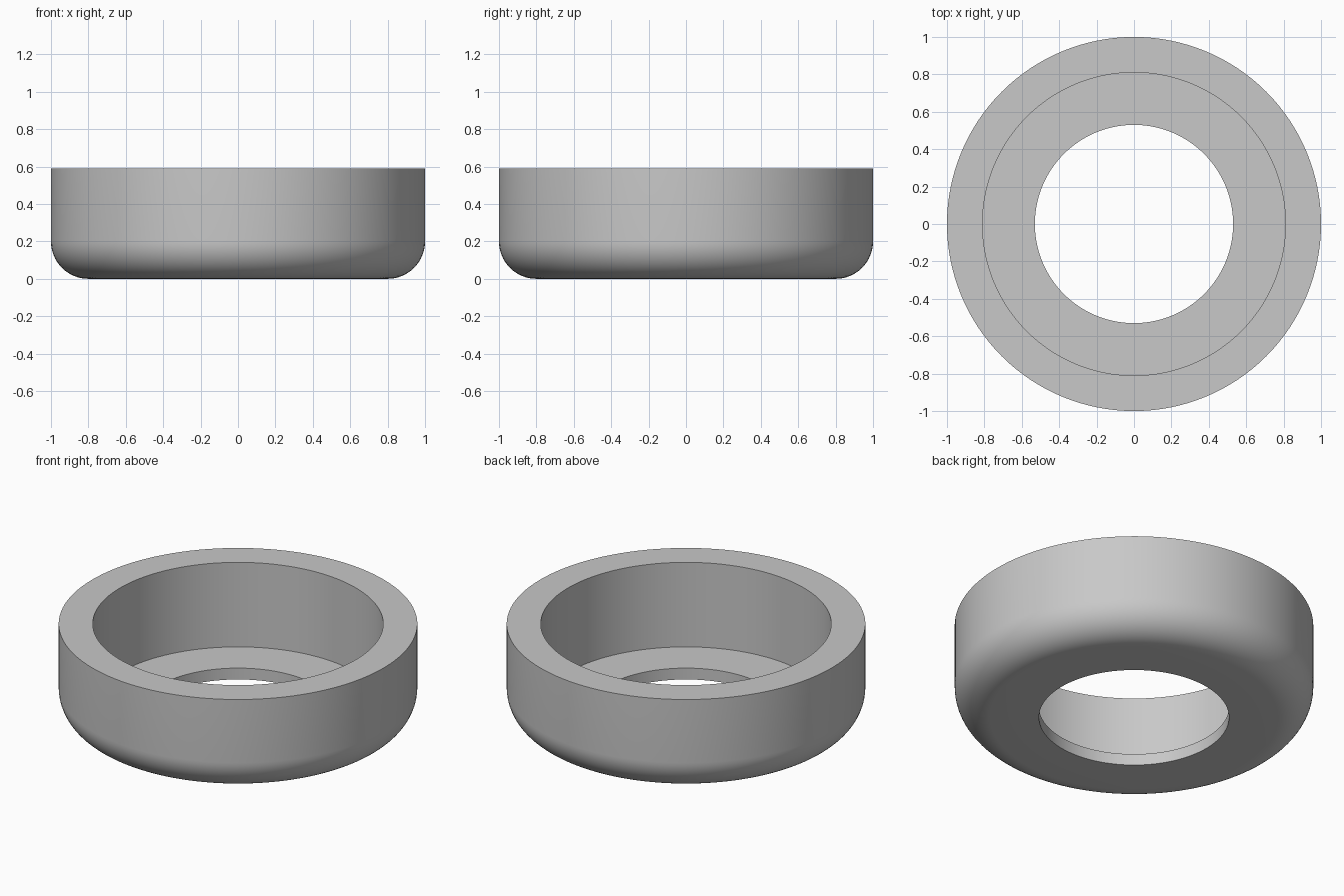
import bpy, bmesh, math

# Remove the default cube
cube = bpy.data.objects.get("Cube")
if cube:
    bpy.data.objects.remove(cube, do_unlink=True)

# Main dimensions
R_OUTER, R_INNER, R_HOLE = 1.0, 0.81, 0.53
HEIGHT, FLOOR, FILLET = 0.59, 0.07, 0.2
SEGMENTS, FILLET_STEPS = 128, 16

# Plain grey material
grey = bpy.data.materials.new("light_grey")
grey.use_nodes = True
colour = (0.58, 0.58, 0.58, 1.0)
grey.diffuse_color = colour
grey.node_tree.nodes["Principled BSDF"].inputs["Base Color"].default_value = colour

# Cross-section: hole, floor, inner wall, rim, then the rounded lower edge
profile = [(R_HOLE, 0), (R_HOLE, FLOOR), (R_INNER, FLOOR),
           (R_INNER, HEIGHT), (R_OUTER, HEIGHT)]
for i in range(FILLET_STEPS + 1):
    a = math.pi / 2 * i / FILLET_STEPS
    profile.append((R_OUTER - FILLET + FILLET * math.cos(a),
                    FILLET - FILLET * math.sin(a)))

# Revolve the closed cross-section around z
bm = bmesh.new()
verts = [bm.verts.new((r, 0, z)) for r, z in profile]
edges = [bm.edges.new((v, verts[(i + 1) % len(verts)])) for i, v in enumerate(verts)]
bmesh.ops.spin(bm, geom=verts + edges, cent=(0, 0, 0), axis=(0, 0, 1),
               angle=2 * math.pi, steps=SEGMENTS, use_merge=True)
bmesh.ops.remove_doubles(bm, verts=bm.verts, dist=1e-5)
bmesh.ops.recalc_face_normals(bm, faces=bm.faces)

mesh = bpy.data.meshes.new("ring_cup")
bm.to_mesh(mesh)
bm.free()
mesh.materials.append(grey)
cup = bpy.data.objects.new("ring_cup", mesh)
bpy.context.collection.objects.link(cup)

# Smooth walls with crisp rims
bpy.ops.object.select_all(action='DESELECT')
cup.select_set(True)
bpy.context.view_layer.objects.active = cup
bpy.ops.object.shade_smooth_by_angle(angle=math.radians(30))
